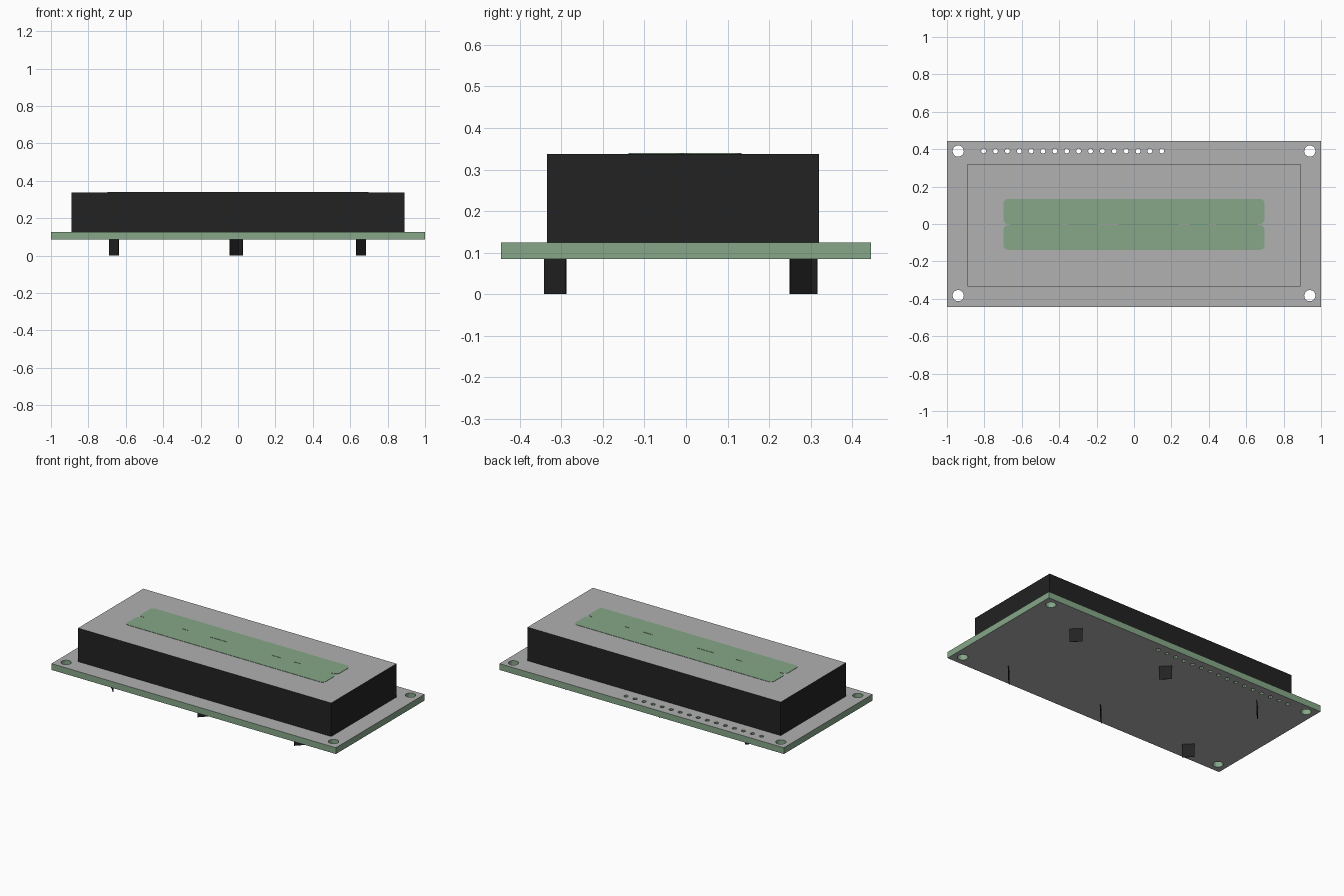
import bpy, bmesh, math
from mathutils import Matrix, Vector

if "Cube" in bpy.data.objects:
    bpy.data.objects.remove(bpy.data.objects["Cube"], do_unlink=True)


def material(name, rgb):
    m = bpy.data.materials.new(name)
    m.use_nodes = True
    m.diffuse_color = (*rgb, 1)
    m.node_tree.nodes["Principled BSDF"].inputs["Base Color"].default_value = (*rgb, 1)
    return m


GREY = material("panel grey", (0.44, 0.44, 0.44))
GREEN = material("soft green", (0.24, 0.39, 0.25))
BLACK = material("black plastic", (0.016, 0.016, 0.016))


def finish(name, bm, mats):
    mesh = bpy.data.meshes.new(name)
    bm.to_mesh(mesh)
    bm.free()
    for m in mats:
        mesh.materials.append(m)
    ob = bpy.data.objects.new(name, mesh)
    bpy.context.collection.objects.link(ob)
    return ob


def box(name, lo, hi, mats, turn=0):
    lo, hi = Vector(lo), Vector(hi)
    bm = bmesh.new()
    size = Matrix.Diagonal((*(hi - lo), 1))
    place = Matrix.Translation((lo + hi) / 2) @ Matrix.Rotation(turn, 4, "Z")
    bmesh.ops.create_cube(bm, size=1, matrix=place @ size)
    return finish(name, bm, mats)


def paint(mesh, rule):
    for f in mesh.polygons:
        f.material_index = rule(f.normal)


# Circuit board with mounting holes and a row of pin holes
BOTTOM, DECK, TOP = 0.085, 0.125, 0.338
board = box("circuit_board", (-1, -0.445, BOTTOM), (1, 0.445, DECK), [GREY, GREEN])
bm = bmesh.new()


def drill(x, y, radius, sides):
    bmesh.ops.create_cone(bm, cap_ends=True, segments=sides, radius1=radius, radius2=radius,
                          depth=0.2, matrix=Matrix.Translation((x, y, 0.1)))


for x in (-0.94, 0.94):
    for y in (-0.383, 0.39):
        drill(x, y, 0.03, 20)
for i in range(16):
    drill(-0.804 + i * 0.0635, 0.39, 0.0135, 8)
drills = finish("hole_cutter", bm, [GREEN])
drills.hide_render = True
cut = board.modifiers.new("holes", "BOOLEAN")
cut.operation, cut.solver, cut.object = "DIFFERENCE", "EXACT", drills
bpy.context.view_layer.update()
board.data = bpy.data.meshes.new_from_object(
    board.evaluated_get(bpy.context.evaluated_depsgraph_get()))
board.modifiers.clear()
bpy.data.objects.remove(drills, do_unlink=True)
paint(board.data, lambda n: 0 if abs(n.z) > 0.5 else 1)

# Display housing: black walls with a grey face
housing = box("display_housing", (-0.89, -0.335, DECK), (0.89, 0.32, TOP), [BLACK, GREY])
paint(housing.data, lambda n: 1 if n.z > 0.5 else 0)


# Two rounded display lines, joined by short bridges
def display_line(name, y0, y1):
    x, r, z0 = 0.698, 0.024, TOP
    ring = []
    corners = ((x - r, y1 - r), (-x + r, y1 - r), (-x + r, y0 + r), (x - r, y0 + r))
    bm = bmesh.new()
    for k, (cx, cy) in enumerate(corners):
        for s in range(5):
            a = (k + s / 4) * math.pi / 2
            ring.append(bm.verts.new((cx + r * math.cos(a), cy + r * math.sin(a), z0)))
    face = bm.faces.new(ring)
    top = bmesh.ops.extrude_face_region(bm, geom=[face])["geom"]
    bmesh.ops.translate(bm, vec=(0, 0, 0.002),
                        verts=[v for v in top if isinstance(v, bmesh.types.BMVert)])
    bmesh.ops.recalc_face_normals(bm, faces=bm.faces)
    finish(name, bm, [GREEN])


display_line("upper_display_line", 0.0, 0.134)
display_line("lower_display_line", -0.138, -0.006)
for x0, x1 in ((-0.66, -0.39), (-0.35, -0.19), (-0.08, 0.24), (0.3, 0.4), (0.44, 0.66)):
    box("display_bridge", (x0, -0.008, TOP), (x1, 0.002, TOP + 0.002), [GREEN])

# Twisted fixing tabs under the board
TABS = ((0.658, 0.276, -1), (0, 0.276, -1), (-0.663, 0.29, 1),
        (0.658, -0.315, 1), (-0.02, -0.315, 1), (-0.664, -0.315, -1))
for x, y, side in TABS:
    box("fixing_tab", (x - 0.036, y - 0.0015, 0), (x + 0.036, y + 0.0015, BOTTOM),
        [BLACK], side * math.radians(46))
